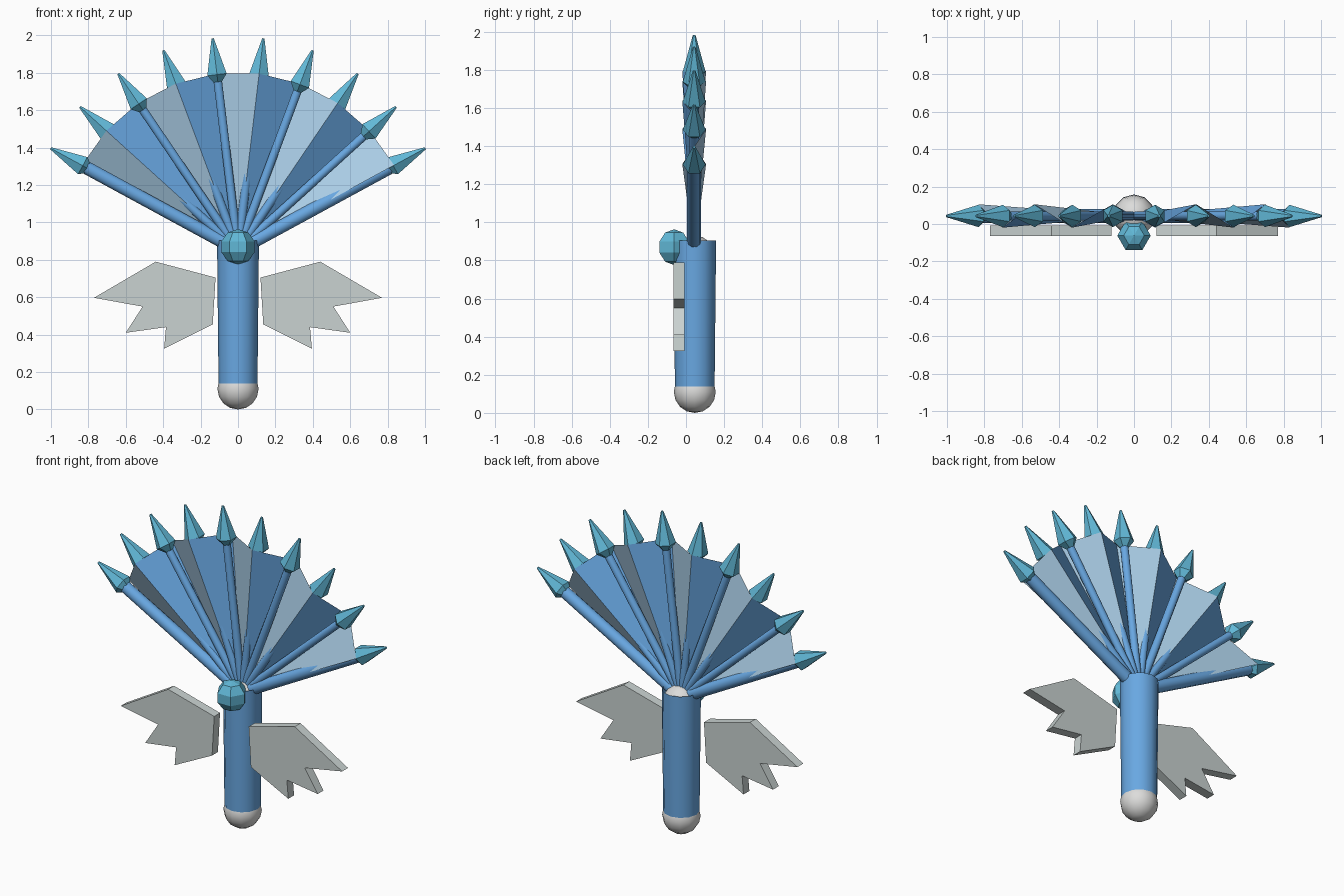
import bpy, bmesh, math
from mathutils import Vector, Matrix

cube = bpy.data.objects.get("Cube")
if cube:
    bpy.data.objects.remove(cube)


def material(name, rgb):
    m = bpy.data.materials.new(name)
    m.use_nodes = True
    m.diffuse_color = (*rgb, 1)
    m.node_tree.nodes["Principled BSDF"].inputs["Base Color"].default_value = (*rgb, 1)
    return m


BLUE = material("blue", (0.14, 0.39, 0.76))
PALE = material("pale blue", (0.40, 0.61, 0.79))
TEAL = material("teal", (0.12, 0.48, 0.68))
WHITE = material("white", (0.72, 0.72, 0.71))
GREY = material("light grey", (0.59, 0.65, 0.64))

PIVOT = Vector((0, 0.043, 0.852))
STEP = math.radians(13.66)
RIBS = 10
FAN_RADIUS = 0.95


def finish(name, bm, mats, smooth=False):
    mesh = bpy.data.meshes.new(name)
    bm.to_mesh(mesh)
    bm.free()
    for m in mats:
        mesh.materials.append(m)
    obj = bpy.data.objects.new(name, mesh)
    bpy.context.collection.objects.link(obj)
    if smooth:
        for p in mesh.polygons:
            p.use_smooth = True
    return obj


def rib_direction(i):
    # Ribs run from the model's right (index 0) to its left
    a = math.pi / 2 + STEP * ((RIBS - 1) / 2 - i)
    return Vector((math.cos(a), 0, math.sin(a)))


def lathe(name, profile, sides, direction, mat, smooth=False):
    # Rings of (distance, radius) swept around an axis through the pivot
    bm = bmesh.new()
    turn = direction.to_track_quat('Z', 'Y').to_matrix()
    rings = []
    for d, r in profile:
        ring = []
        for k in range(sides):
            a = math.tau * k / sides
            p = Vector((r * math.cos(a), r * math.sin(a), d))
            ring.append(bm.verts.new(PIVOT + turn @ p))
        rings.append(ring)
    for lo, hi in zip(rings, rings[1:]):
        for k in range(sides):
            n = (k + 1) % sides
            bm.faces.new((lo[k], lo[n], hi[n], hi[k]))
    bm.faces.new(rings[0][::-1])
    bm.faces.new(rings[-1])
    return finish(name, bm, [mat], smooth)


def ball(name, centre, radius, segments, rings, mat, smooth, spin=0):
    bm = bmesh.new()
    bmesh.ops.create_uvsphere(
        bm, u_segments=segments, v_segments=rings, radius=radius,
        matrix=Matrix.Translation(centre) @ Matrix.Rotation(spin, 4, 'Z'))
    return finish(name, bm, [mat], smooth)


# Handle tube with rounded ends
bm = bmesh.new()
bmesh.ops.create_cone(bm, cap_ends=False, segments=12, radius1=0.104, radius2=0.112,
                      depth=0.775, matrix=Matrix.Translation((0, 0.046, 0.517)))
finish("handle", bm, [BLUE], True)
ball("pommel", (0, 0.046, 0.11), 0.11, 12, 8, WHITE, True)
ball("handle_top", (0, 0.046, 0.82), 0.11, 12, 8, WHITE, True)

# Pleated fan, folded alternately back and forward
bm = bmesh.new()
apex = bm.verts.new(PIVOT)
folds = []
for i in range(RIBS):
    depth = 0.0625 if i % 2 == 0 else -0.0625
    folds.append(bm.verts.new(PIVOT + rib_direction(i) * FAN_RADIUS + Vector((0, depth, 0))))
for i in range(RIBS - 1):
    f = bm.faces.new((apex, folds[i + 1], folds[i]))
    f.material_index = i % 2
finish("fan_pleats", bm, [PALE, BLUE])

# Ribs and their spikes
for i in range(RIBS):
    d = rib_direction(i)
    r = 0.037 if i in (0, RIBS - 1) else 0.024
    rib = lathe(f"rib_{i + 1}", [(0.03, r), (0.94, r)], 10, d, BLUE)
    bpy.ops.object.select_all(action='DESELECT')
    rib.select_set(True)
    bpy.context.view_layer.objects.active = rib
    bpy.ops.object.shade_smooth_by_angle(angle=math.radians(50))
    lathe(f"spike_{i + 1}", [(0.905, 0.025), (0.945, 0.06), (1.14, 0.007)], 6, d, TEAL)

# Faceted gem on the front
ball("gem", (0, -0.062, 0.87), 0.094, 6, 5, TEAL, False, math.pi / 2)

# Flat wings on both sides
outline = [(0.12, 0.705), (0.44, 0.79), (0.77, 0.597), (0.51, 0.55),
           (0.6, 0.41), (0.385, 0.44), (0.395, 0.325), (0.135, 0.455)]
for side, name in ((1, "left_wing"), (-1, "right_wing")):
    bm = bmesh.new()
    face = bm.faces.new([bm.verts.new((side * x, -0.065, z)) for x, z in outline])
    grown = bmesh.ops.extrude_face_region(bm, geom=[face], use_keep_orig=True)
    for v in grown["geom"]:
        if isinstance(v, bmesh.types.BMVert):
            v.co.y += 0.058
    bmesh.ops.recalc_face_normals(bm, faces=bm.faces)
    finish(name, bm, [GREY])
